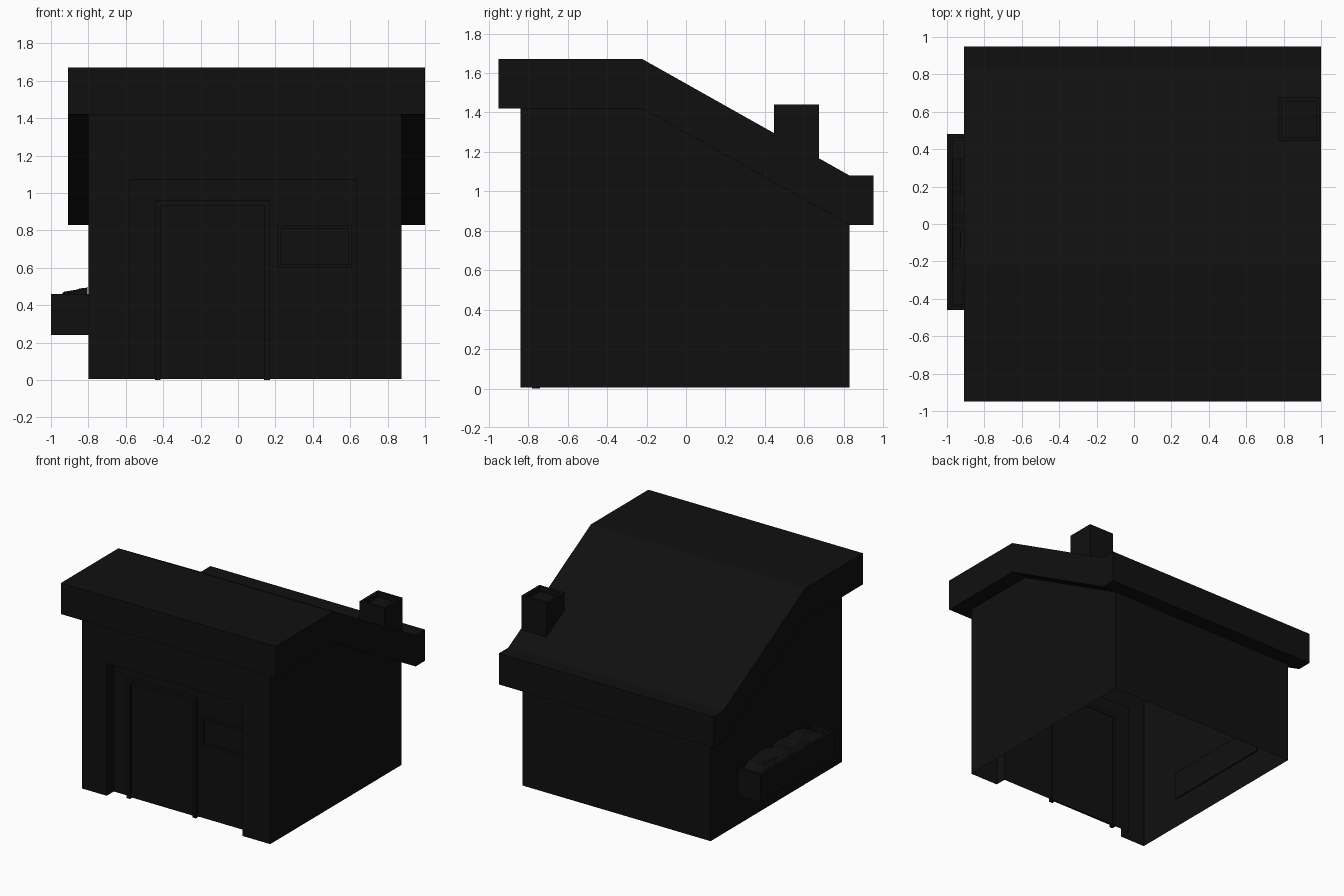
import bpy, bmesh, random
from mathutils import Vector

if "Cube" in bpy.data.objects:
    bpy.data.objects.remove(bpy.data.objects["Cube"])

random.seed(4)
dark = bpy.data.materials.new("dark_paint")
dark.diffuse_color = (0.005, 0.005, 0.005, 1)
dark.use_nodes = True
dark.node_tree.nodes["Principled BSDF"].inputs["Base Color"].default_value = dark.diffuse_color


def finish(name, bm):
    bmesh.ops.remove_doubles(bm, verts=bm.verts, dist=0.0005)
    bmesh.ops.recalc_face_normals(bm, faces=bm.faces)
    me = bpy.data.meshes.new(name)
    bm.to_mesh(me)
    bm.free()
    me.materials.append(dark)
    ob = bpy.data.objects.new(name, me)
    bpy.context.collection.objects.link(ob)
    return ob


def face(bm, pts):
    return bm.faces.new([bm.verts.new(p) for p in pts])


def add_box(bm, x0, x1, y0, y1, z0, z1):
    vs = bmesh.ops.create_cube(bm, size=1)["verts"]
    for v in vs:
        v.co = Vector(((x0 + x1) / 2 + v.co.x * (x1 - x0),
                       (y0 + y1) / 2 + v.co.y * (y1 - y0),
                       (z0 + z1) / 2 + v.co.z * (z1 - z0)))


def box(name, *dims):
    bm = bmesh.new()
    add_box(bm, *dims)
    return finish(name, bm)


def open_box(name, dims, rim, depth):
    """Box whose top is hollowed out, leaving a rim."""
    bm = bmesh.new()
    add_box(bm, *dims)
    top = max(bm.faces, key=lambda f: f.calc_center_median().z)
    bmesh.ops.inset_region(bm, faces=[top], thickness=rim)
    ext = bmesh.ops.extrude_discrete_faces(bm, faces=[top])["faces"][0]
    bmesh.ops.translate(bm, verts=ext.verts, vec=(0, 0, -depth))
    return finish(name, bm)


def frame(name, x0, x1, z0, z1, t, y0, y1, sill):
    bm = bmesh.new()
    zb = z0 + t if sill else z0
    add_box(bm, x0, x0 + t, y0, y1, zb, z1 - t)
    add_box(bm, x1 - t, x1, y0, y1, zb, z1 - t)
    add_box(bm, x0, x1, y0, y1, z1 - t, z1)
    if sill:
        add_box(bm, x0, x1, y0, y1, z0, z0 + t)
    me = finish(name, bm)
    return me


# Walls: open-bottomed shell with a recessed entrance bay
XL, XR, YF, YB, Z0 = -0.80, 0.875, -0.84, 0.83, 0.005
RL, RR, RT, RY = -0.58, 0.63, 1.07, -0.75
bm = bmesh.new()
side = [(YF, Z0), (YB, Z0), (YB, 0.83), (-0.22, 1.42), (YF, 1.42)]
for x in (XL, XR):
    face(bm, [(x, y, z) for y, z in side])
face(bm, [(XL, YB, Z0), (XR, YB, Z0), (XR, YB, 0.83), (XL, YB, 0.83)])
bay = [(RL, Z0), (RL, RT), (RR, RT), (RR, Z0)]
face(bm, [(x, YF, z) for x, z in
          [(XL, Z0)] + bay + [(XR, Z0), (XR, 1.42), (XL, 1.42)]])
for (xa, za), (xb, zb) in zip(bay, bay[1:]):
    face(bm, [(xa, YF, za), (xb, YF, zb), (xb, RY, zb), (xa, RY, za)])
face(bm, [(x, RY, z) for x, z in bay])
finish("walls", bm)

# Roof: thick folded slab extruded across the house
top = [(-0.95, 1.67), (-0.22, 1.67), (0.83, 1.08), (0.95, 1.08)]
under = [(y, z - 0.25) for y, z in reversed(top)]
bm = bmesh.new()
f = face(bm, [(-0.91, y, z) for y, z in top + under])
ext = bmesh.ops.extrude_face_region(bm, geom=[f])["geom"]
bmesh.ops.translate(bm, vec=(1.91, 0, 0),
                    verts=[g for g in ext if isinstance(g, bmesh.types.BMVert)])
f = [g for g in bm.faces if all(abs(v.co.x + 0.91) < 1e-4 for v in g.verts)]
if not f:
    face(bm, [(-0.91, y, z) for y, z in top + under])
finish("roof", bm)

# Chimney with a hollow top
open_box("chimney", (0.77, 0.993, 0.445, 0.675, 1.06, 1.44), 0.03, 0.04)

# Door and window in the entrance bay
frame("door_frame", -0.445, 0.17, 0.0, 0.96, 0.03, -0.78, -0.74, False)
box("door", -0.415, 0.14, -0.76, -0.745, 0.005, 0.93)
frame("window_frame", 0.21, 0.61, 0.60, 0.83, 0.02, -0.775, -0.745, True)
box("window_pane", 0.23, 0.59, -0.757, -0.745, 0.62, 0.81)

# Planter box on the left wall
open_box("planter", (-1.0, -0.79, -0.46, 0.48, 0.24, 0.46), 0.03, 0.04)

# Lumpy planting rising toward the wall
bm = bmesh.new()
bmesh.ops.create_grid(bm, x_segments=4, y_segments=9, size=0.5)
for v in bm.verts:
    u, w = v.co.x + 0.5, v.co.y
    edge = u < 0.01 or abs(w) > 0.49
    z = 0.43 if edge else 0.44 + 0.03 * u + random.uniform(0, 0.03)
    v.co = Vector((-0.97 + 0.165 * u, 0.01 + 0.88 * w, z))
finish("planting", bm)
